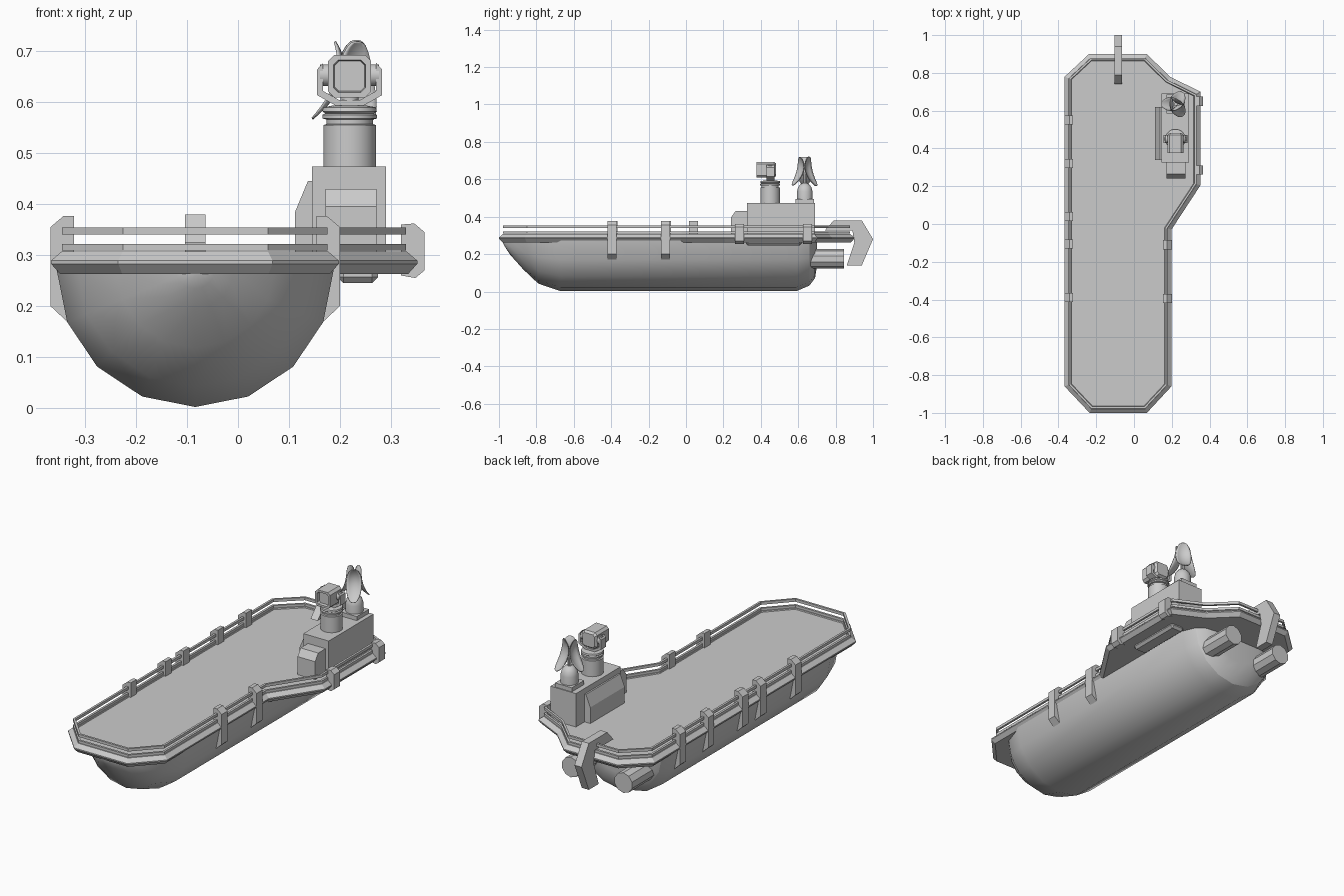
import bpy, math
from mathutils import Vector

if "Cube" in bpy.data.objects:
    bpy.data.objects.remove(bpy.data.objects["Cube"])

CX = -0.084  # hull centreline


def mesh(name, verts, faces, smooth=None):
    me = bpy.data.meshes.new(name)
    me.from_pydata(verts, [], faces)
    ob = bpy.data.objects.new(name, me)
    bpy.context.collection.objects.link(ob)
    bpy.ops.object.select_all(action='DESELECT')
    ob.select_set(True)
    bpy.context.view_layer.objects.active = ob
    bpy.ops.object.mode_set(mode='EDIT')
    bpy.ops.mesh.select_all(action='SELECT')
    bpy.ops.mesh.normals_make_consistent(inside=False)
    bpy.ops.object.mode_set(mode='OBJECT')
    if smooth:
        bpy.ops.object.shade_smooth_by_angle(angle=math.radians(smooth))
    return ob


def loft(name, rings, closed=False, smooth=None):
    """Skin equal-sized rings; cap the ends, or join last ring to first."""
    n, m = len(rings[0]), len(rings)
    verts = [p for r in rings for p in r]
    faces = []
    for k in range(m if closed else m - 1):
        a, b = k * n, (k + 1) % m * n
        faces += [(a + i, a + (i + 1) % n, b + (i + 1) % n, b + i) for i in range(n)]
    if not closed:
        faces += [tuple(range(n)), tuple(range((m - 1) * n, m * n))]
    return mesh(name, verts, faces, smooth)


def prism(name, pts, axis, lo, hi):
    """Extrude a 2D profile along axis x, y or z."""
    def place(p, d):
        return {'x': (d, p[0], p[1]), 'y': (p[0], d, p[1]), 'z': (p[0], p[1], d)}[axis]
    return loft(name, [[place(p, d) for p in pts] for d in (lo, hi)])


def box(name, x0, x1, y0, y1, z0, z1, bevel=0):
    ob = prism(name, [(x0, y0), (x1, y0), (x1, y1), (x0, y1)], 'z', z0, z1)
    if bevel:
        mod = ob.modifiers.new('chamfer', 'BEVEL')
        mod.width, mod.segments = bevel, 1
    return ob


def turned(name, centre, profile, sides=24, axis='z'):
    """Stack of circles: profile is (radius, distance along axis)."""
    rings = []
    for r, d in profile:
        ring = []
        for i in range(sides):
            a = 2 * math.pi * (i + .5) / sides
            u, v = centre[0] + r * math.cos(a), centre[1] + r * math.sin(a)
            ring.append({'z': (u, v, d), 'y': (u, d, v), 'x': (d, u, v)}[axis])
        rings.append(ring)
    return loft(name, rings, smooth=35)


def inset(poly, dist):
    out = []
    for i, p in enumerate(poly):
        p = Vector(p)
        d1 = (p - Vector(poly[i - 1])).normalized()
        d2 = (Vector(poly[(i + 1) % len(poly)]) - p).normalized()
        n1, n2 = Vector((-d1.y, d1.x)), Vector((-d2.y, d2.x))
        q = p + (n1 + n2) * dist / (1 + n1.dot(n2))
        out.append((q.x, q.y))
    return out


# Hull: half-ellipse sections along the length
def section(y, s):
    return [(CX + .272 * s * math.cos(a), y, .272 - .27 * s * math.sin(a))
            for a in [math.pi * i / 8 for i in range(9)]]


stations = [(-.98, .04), (-.965, .14), (-.94, .28), (-.87, .57), (-.79, .85), (-.67, 1),
            (.59, 1), (.66, .89), (.69, .74), (.70, .5)]
loft('hull', [section(y, s) for y, s in stations], smooth=30)

# Deck with side wing and bevelled rim
outline = [(-.235, -1), (.068, -1), (.198, -.86), (.198, -.03), (.352, .205), (.352, .70),
           (.19, .78), (.068, .9), (-.238, .9), (-.367, .78), (-.367, -.86)]


def ring(d, z):
    return [(x, y, z) for x, y in inset(outline, d)]


loft('deck', [ring(.018, .263), ring(0, .283), ring(0, .289), ring(.021, .307),
              ring(.034, .307), ring(.036, .302)])

# Two flat rails all round
for name, z0, z1 in (('lower_rail', .309, .322), ('upper_rail', .340, .354)):
    loft(name, [ring(.022, z0), ring(.022, z1), ring(.033, z1), ring(.033, z0)], closed=True)

# Rail brackets wrapping over the rim
long_bracket = [(.046, .377), (.026, .377), (0, .355), (0, .20), (.032, .17), (.046, .20), (.046, .30)]
short_bracket = [(.046, .36), (.02, .362), (0, .345), (0, .27), (.018, .255), (.046, .26)]


def bracket(name, prof, x_out, side, y):
    prism(name, [(x_out - side * u, z) for u, z in prof], 'y', y - .024, y + .024)


for y in (-.39, -.105, .04, .32, .55):
    bracket('left_bracket', long_bracket, -.368, -1, y)
for y in (-.395, -.11):
    bracket('right_bracket', long_bracket, .2, 1, y)
for y in (.285, .65):
    bracket('wing_bracket', short_bracket, .366, 1, y)

# Stern fin hooked over the rim
prism('stern_fin', [(.74, .325), (.79, .38), (.94, .38), (1, .28), (.94, .14), (.86, .14),
                    (.90, .26), (.89, .325)], 'x', -.104, -.064)

# Twin thrusters
for s in (-1, 1):
    turned('thruster', (CX + s * .15, .175), [(.052, .55), (.052, .845)], 10, 'y')

# Control tower
box('tower', .145, .29, .325, .69, .29, .474)
box('tower_underside', .195, .275, .32, .62, .245, .29, .012)
prism('tower_front_step', [(.33, .29), (.24, .29), (.24, .395), (.265, .43), (.33, .43)], 'x', .172, .272)
prism('tower_side_locker', [(.15, .29), (.112, .29), (.112, .385), (.137, .445), (.15, .445)],
      'y', .34, .62)
box('radar_plinth', .172, .268, .585, .685, .47, .495)

# Turret post with ribbed collar
TX, TY = .219, .45
turned('turret_post', (TX, TY), [(.052, .47), (.052, .555), (.046, .557), (.046, .566), (.054, .568),
                                 (.054, .575), (.048, .578), (.054, .582), (.052, .59), (.03, .594)])
turned('turret_neck', (TX, TY), [(.018, .59), (.018, .615)], 12)

# Sensor head in a U-shaped yoke
head = [(-.042, -.03), (-.03, -.042), (.03, -.042), (.042, -.03),
        (.042, .03), (.03, .042), (-.03, .042), (-.042, .03)]
loft('sensor_head', [[(TX + 1.0 * s * u, y, .651 + s * v) for u, v in head]
                     for y, s in ((.392, .7), (.376, .75), (.376, 1), (.47, 1), (.482, .8))])
half = [(.025, .592), (.064, .614), (.064, .664), (.052, .677)]
inner = [(.052, .622), (.02, .604)]
yoke = half + inner
prism('yoke', [(TX + u, z) for u, z in yoke] + [(TX - u, z) for u, z in reversed(yoke)], 'y', .43, .472)
for s in (-1, 1):
    turned('yoke_pivot', (TY, .653), [(.022, TX + s * .038), (.022, TX + s * .058)], 12, 'x')

# Radar pedestal and mast
RX, RY = .22, .635
turned('radar_pedestal', (RX, RY), [(.042, .47), (.042, .535), (.036, .558), (.022, .575), (.008, .58)])
turned('radar_mast', (RX, RY), [(.010, .57), (.010, .67)], 10)

# Three curved oval reflectors back to back
N, M = 12, 6
for k in range(3):
    ang = math.pi + k * 2 * math.pi / 3
    c, s = math.cos(ang), math.sin(ang)
    verts, faces = [], []
    for i in range(N + 1):
        t = -math.cos(math.pi * i / N)
        w = .034 * math.sqrt(max(0, 1 - t * t)) + .004
        for j in range(M + 1):
            u = w * (2 * j / M - 1)
            r = .014 - .0225 * t + .0365 * t * t + 9 * u * u
            verts.append((RX + c * r - s * u, RY + s * r + c * u, .643 + .077 * t))
    for i in range(N):
        for j in range(M):
            a = i * (M + 1) + j
            faces.append((a, a + 1, a + M + 2, a + M + 1))
    ob = mesh('radar_reflector', verts, faces, 40)
    ob.modifiers.new('thickness', 'SOLIDIFY').thickness = .004
